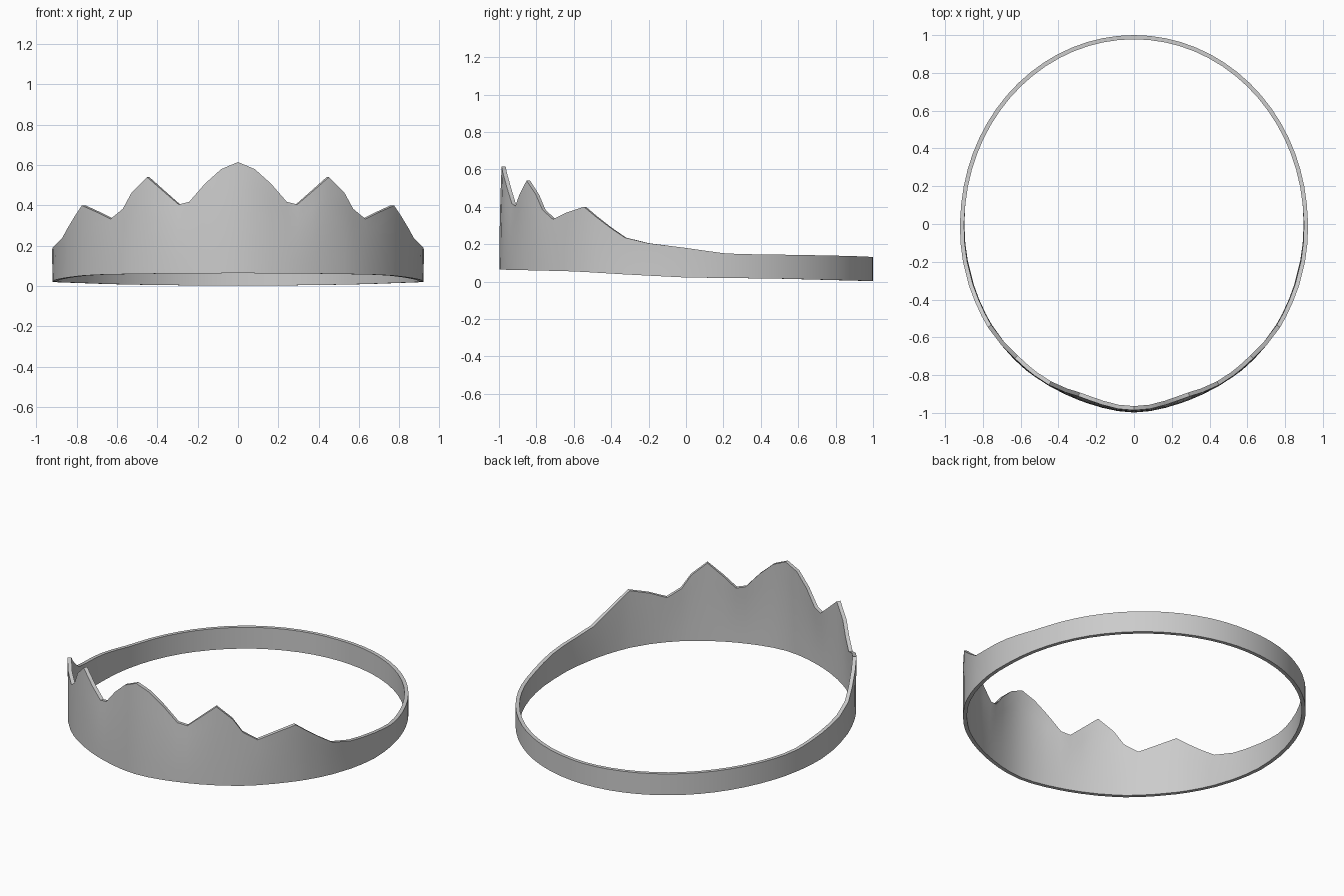
import bpy, bmesh, math

if "Cube" in bpy.data.objects:
    bpy.data.objects.remove(bpy.data.objects["Cube"])

# Half of the band, angle in degrees from the front:
# (angle, top height, radius scale, inward lean of the top edge)
KEYS = [(0, .615, .998, .012), (5.3, .58, .995, .012), (10.6, .507, .99, .015),
        (15.8, .418, .986, .018), (19.4, .405, .985, .018), (24, .465, .985, .01),
        (29.9, .54, .987, .004), (35.5, .465, .99, .004), (39, .383, .993, .006),
        (44, .333, .995, .006), (50, .368, .997, 0), (57, .40, 1, -.003),
        (61, .35, 1, -.003), (66, .29, 1, -.003), (71, .235, 1, -.004),
        (78.5, .205, 1, -.004), (84, .193, 1, -.003), (90, .18, 1, -.002),
        (96, .165, 1, 0), (101.5, .152, 1, 0), (107, .147, 1, 0)]
KEYS += [(a, .146 - .016 * (a - 112) / 68, 1, 0)
         for a in [112 + 68 * i / 13 for i in range(14)]]

# Lower edge height along y
BOTTOM = [(-1, .064), (-.6, .055), (-.3, .037), (0, .022), (.5, .016), (1, .003)]
A, B, THICK, ROWS = .92, 1.0, .022, 5


def lower_edge(y):
    for (y0, z0), (y1, z1) in zip(BOTTOM, BOTTOM[1:]):
        if y <= y1:
            return z0 + (z1 - z0) * (y - y0) / (y1 - y0)
    return BOTTOM[-1][1]


def section(angle, top, scale, lean):
    """Closed cross-section: up the outside, down the inside."""
    t = math.radians(angle)
    x, y = A * scale * math.sin(t), -B * scale * math.cos(t)
    nx, ny = math.sin(t) / A, -math.cos(t) / B
    n = math.hypot(nx, ny)
    nx, ny = nx / n, ny / n
    low = lower_edge(-math.cos(t))
    outside, inside = [], []
    for i in range(ROWS + 1):
        f = i / ROWS
        z = low + (top - low) * f
        d = lean * f * f
        outside.append((x - nx * d, y - ny * d, z))
        d += THICK
        inside.append((x - nx * d, y - ny * d, z))
    return outside + inside[::-1]


# Tiara band with five points, mirrored left to right
stations = KEYS + [(360 - k[0],) + k[1:] for k in KEYS[-2:0:-1]]
bm = bmesh.new()
rings = [[bm.verts.new(p) for p in section(*s)] for s in stations]
for i, ring in enumerate(rings):
    nxt = rings[(i + 1) % len(rings)]
    for j in range(len(ring)):
        k = (j + 1) % len(ring)
        bm.faces.new((ring[j], nxt[j], nxt[k], ring[k]))
bmesh.ops.recalc_face_normals(bm, faces=bm.faces)
mesh = bpy.data.meshes.new("tiara_band")
bm.to_mesh(mesh)
bm.free()
band = bpy.data.objects.new("tiara_band", mesh)
bpy.context.collection.objects.link(band)
bpy.context.view_layer.objects.active = band
band.select_set(True)
bpy.ops.object.shade_smooth_by_angle(angle=math.radians(35))
